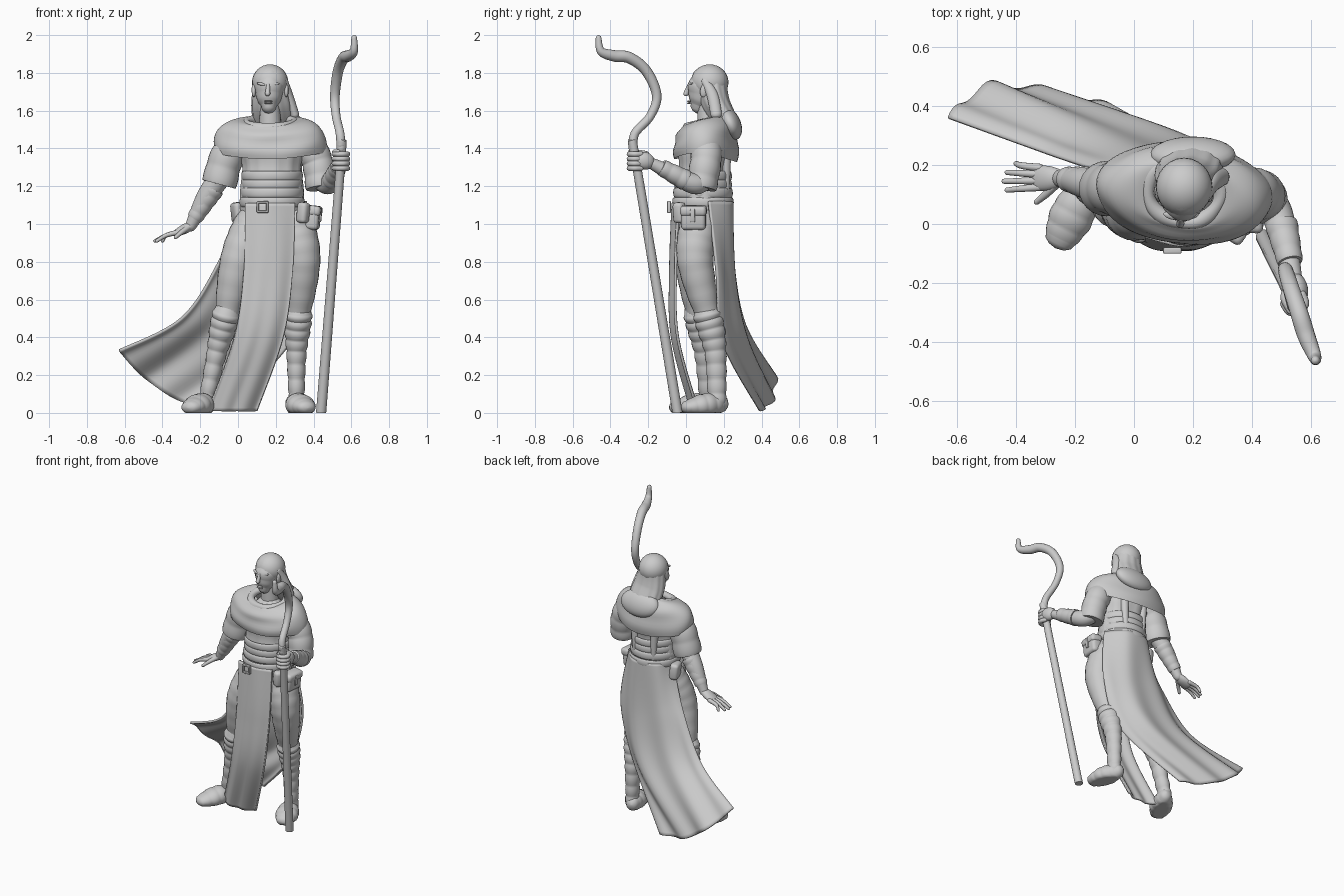
import bpy, bmesh, math
from mathutils import Vector, Euler

if "Cube" in bpy.data.objects:
    bpy.data.objects.remove(bpy.data.objects["Cube"], do_unlink=True)

stone = bpy.data.materials.new("stone grey")
stone.use_nodes = True
stone.diffuse_color = (.6, .6, .6, 1)
stone.node_tree.nodes["Principled BSDF"].inputs["Base Color"].default_value = stone.diffuse_color
X, Y, Z = Vector((1, 0, 0)), Vector((0, 1, 0)), Vector((0, 0, 1))


def finish(name, bm):
    """Turn a bmesh into a smooth object that rests on the ground."""
    for vert in bm.verts:
        vert.co.z = max(vert.co.z, 0)
    bmesh.ops.recalc_face_normals(bm, faces=bm.faces)
    for face in bm.faces:
        face.smooth = True
    mesh = bpy.data.meshes.new(name)
    bm.to_mesh(mesh)
    bm.free()
    mesh.set_sharp_from_angle(angle=math.radians(50))
    mesh.materials.append(stone)
    ob = bpy.data.objects.new(name, mesh)
    bpy.context.collection.objects.link(ob)
    return ob


def spline(points, count):
    """Smooth samples through points of any dimension."""
    samples, last = [], len(points) - 1
    for i in range(count + 1):
        place = i / count * last
        k = min(int(place), last - 1)
        t = place - k
        before, start, end, after = (Vector(points[min(max(k + step, 0), last)]) for step in (-1, 0, 1, 2))
        leave, arrive = (end - before) / 2, (after - start) / 2
        gap = end - start
        samples.append(start + t * (leave + t * (3 * gap - 2 * leave - arrive + t * (leave + arrive - 2 * gap))))
    return samples


def grid(bm, rows, closed):
    verts = [[bm.verts.new(point) for point in row] for row in rows]
    width = len(verts[0])
    for lower, upper in zip(verts, verts[1:]):
        for j in range(width if closed else width - 1):
            k = (j + 1) % width
            bm.faces.new((lower[j], lower[k], upper[k], upper[j]))
    return verts


def tube(name, points, radii, wide=(1, 1), ref=Y, sides=24, count=32, ribs=0, amp=.05, grooves=0, rounded=True):
    """Sweep an ellipse along points; radii are spread evenly, wide stretches it sideways."""
    path = spline(points, count)
    sizes = spline([(r, 0) for r in radii], count)
    rows = []
    for i, center in enumerate(path):
        along = (path[min(i + 1, count)] - path[max(i - 1, 0)]).normalized()
        side = ref.cross(along).normalized()
        up = along.cross(side)
        t = i / count
        size = sizes[i].x * (1 + amp * abs(math.sin(math.pi * ribs * t)))
        stretch = wide[0] + (wide[1] - wide[0]) * t

        def ring(tilt):
            row = []
            for j in range(sides):
                a = math.tau * j / sides
                r = size * math.cos(tilt) * (1 + .02 * math.sin(grooves * a))
                row.append(center + along * size * min(stretch, 1) * math.sin(tilt)
                           + side * stretch * r * math.cos(a) + up * r * math.sin(a))
            return row

        if rounded and i == 0:
            rows += [ring(tilt) for tilt in (-1.5, -1, -.5)]
        rows.append(ring(0))
        if rounded and i == count:
            rows += [ring(tilt) for tilt in (.5, 1, 1.5)]
    bm = bmesh.new()
    verts = grid(bm, rows, True)
    bm.faces.new(verts[0])
    bm.faces.new(verts[-1])
    finish(name, bm)


def sheet(name, columns, folds, amp):
    """Hanging cloth lofted across several edge curves, with folds growing to the hem."""
    steps = 36
    rows = [spline(row, steps) for row in zip(*[spline(column, steps) for column in columns])]
    for i, row in enumerate(rows):
        for j, point in enumerate(row):
            point.y += amp * i / steps * math.sin(folds * math.pi * j / steps)
    bm = bmesh.new()
    grid(bm, rows, False)
    solid = finish(name, bm).modifiers.new("thickness", "SOLIDIFY")
    solid.thickness, solid.offset = .014, 0


def place(bm, loc, size, rot):
    turn = Euler(rot).to_matrix()
    for vert in bm.verts:
        vert.co = turn @ (vert.co * Vector(size)) + Vector(loc)


def blob(name, loc, size, rot=(0, 0, 0)):
    bm = bmesh.new()
    bmesh.ops.create_uvsphere(bm, u_segments=24, v_segments=16, radius=1)
    place(bm, loc, size, rot)
    finish(name, bm)


def block(name, loc, size, rot=(0, 0, 0), bevel=.02):
    bm = bmesh.new()
    bmesh.ops.create_cube(bm, size=1)
    place(bm, loc, size, rot)
    bmesh.ops.bevel(bm, geom=bm.edges[:], offset=bevel, segments=3, profile=.5, affect="EDGES")
    finish(name, bm)


def wrap(name, center, rings, turn=0, ripple=.004):
    """Closed cloth ring of ellipses (rx, ry, height, rise towards the back, lift at the sides)."""
    rows, sides = [], 64
    matrix = Euler((0, 0, turn)).to_matrix()
    for k, (rx, ry, height, rise, lift) in enumerate(rings):
        row = []
        for j in range(sides):
            a = math.tau * j / sides
            r = 1 + ripple * math.sin(5 * a + k / 2)
            z = height + rise * math.sin(a) + lift * math.cos(a) ** 2
            row.append(matrix @ Vector((rx * r * math.cos(a), ry * r * math.sin(a), z)) + Vector(center))
        rows.append(row)
    bm = bmesh.new()
    grid(bm, rows + rows[:1], True)
    finish(name, bm)


# Torso, sash and belt
tube("tunic", [(.18, .09, .95), (.18, .09, 1.2), (.18, .1, 1.36), (.17, .11, 1.46)],
     (.13, .14, .13, .14, .09), wide=(1.2, 1.2), sides=48, grooves=12)
for name, height, radius in (("lower_sash", 1.165, .16), ("middle_sash", 1.21, .155),
                             ("upper_sash", 1.255, .155), ("belt", 1.115, .165)):
    arc = [math.pi * k / 6 for k in range(-3, 4)]
    wrap(name, (.18, .09, height), [(radius + .008 * math.cos(a), radius - .01 + .008 * math.cos(a),
                                     .025 * math.sin(a), 0, 0) for a in arc])
for s in (-1, 1):
    block("buckle_side", (.13 + s * .025, -.09, 1.09), (.012, .02, .06), bevel=.004)
    block("buckle_bar", (.13, -.09, 1.09 + s * .025), (.06, .02, .012), bevel=.004)
    tube("back_fold", [(.18 + s * .08, .21, 1.4), (.18 + s * .07, .21, 1.15)], (.03, .02))

# Shoulder cowl with a rolled collar
arc = [math.radians(7 * k) for k in range(16)]
wrap("cowl", (.17, .105, 1.38), [(.12 + .18 * math.sin(a), .1 + .07 * math.sin(a) + .004 * math.sin(9 * a),
                                  .17 * math.cos(a), .03 * math.cos(a), .04 * math.sin(a)) for a in arc],
     turn=-.1, ripple=.012)
arc = [math.tau * k / 12 for k in range(12)]
wrap("collar_roll", (.17, .11, 1.535), [(.125 + .025 * math.cos(a), .105 + .025 * math.cos(a),
                                         .025 * math.sin(a), .025, 0) for a in arc], turn=-.1, ripple=.02)

# Head and face
tube("neck", [(.17, .12, 1.5), (.17, .11, 1.65)], (.06, .05))
tube("face", [(.163, .068, 1.625), (.165, .09, 1.69), (.17, .1, 1.77)], (.045, .068, .08, .086, .07), wide=(.9, .9))
tube("nose", [(.16, .018, 1.74), (.157, 0, 1.69)], (.009, .014), sides=12)
for s in (-1, 1):
    blob("brow", (.16 + s * .034, .028, 1.74), (.028, .012, .008), (0, -s * .2, s * .3))
    blob("ear", (.17 + s * .086, .1, 1.71), (.012, .024, .04), (-.3, 0, 0))
    blob("lip", (.16, .016, 1.645 + s * .005), (.022, .01, .005))

# Long swept-back hair
blob("hair_crown", (.17, .125, 1.75), (.096, .1, .095))
tube("long_hair", [(.17, .13, 1.75), (.18, .16, 1.63), (.2, .24, 1.5)], (.085, .08, .075, .065, .045),
     wide=(1, 1.9), sides=60, grooves=12)
blob("hair_fall", (.2, .235, 1.53), (.145, .055, .09), (.4, 0, 0))
tube("side_lock", [(.25, .1, 1.76), (.27, .14, 1.68), (.3, .16, 1.58)], (.02, .03, .03), wide=(.7, .8))

# Legs with wrapped shins and soft shoes
for side, thigh, shin, shoe in (
        ("left", [(.3, .07, 1), (.34, .05, .8), (.315, .12, .5)],
         [(.32, .11, .53), (.31, .155, .33), (.31, .165, .05)], [(.295, .18, .05), (.36, .01, .03)]),
        ("right", [(.08, .08, 1), (0, .04, .8), (-.06, .07, .5)],
         [(-.06, .06, .53), (-.11, .1, .33), (-.17, .12, .05)], [(-.16, .13, .05), (-.25, -.05, .03)])):
    tube(side + "_thigh", thigh, (.1, .1, .085, .06), ribs=7, amp=.03)
    tube(side + "_shin_wrap", shin, (.07, .068, .055, .048, .046), wide=(1, .85), ribs=8, amp=.1, count=72)
    tube(side + "_shoe", shoe, (.05, .06, .036), wide=(.9, 1.5), ref=Z, ribs=4)

# Front panel and windswept rear skirt
spine = [(.17, -.07, 1.11), (.16, -.085, .75), (.11, -.075, .4), (-.03, .03, .01)]
sheet("front_panel", [[(x + s * .13, y + abs(s) * .03, z) for x, y, z in spine] for s in (-1, 0, 1)], 5, .008)
sheet("rear_skirt", [
    [(.04, .1, 1.12), (-.1, .17, .8), (-.3, .24, .5), (-.63, .36, .33)],
    [(.08, .22, 1.12), (.02, .24, .8), (-.13, .3, .47), (-.5, .465, .19)],
    [(.25, .235, 1.12), (.25, .25, .7), (.12, .31, .38), (-.3, .45, .06)],
    [(.36, .12, 1.12), (.4, .16, .75), (.28, .19, .38), (-.07, .39, .01)]], 7, .014)

# Right arm, reaching out and down
tube("right_sleeve", [(.02, .11, 1.45), (-.06, .12, 1.35), (-.1, .12, 1.21)], (.085, .09), ribs=3, rounded=False)
tube("right_forearm", [(-.08, .12, 1.27), (-.17, .14, 1.14), (-.25, .155, .99)], (.06, .052, .03))
tube("right_bracer", [(-.13, .135, 1.19), (-.23, .153, 1.03)], (.058, .04), ribs=4, rounded=False)
tube("right_palm", [(-.25, .155, .99), (-.33, .155, .95)], (.03, .042, .042), wide=(.8, .4))
for k in range(4):
    tube("right_finger", [(-.32, .125 + .022 * k, .955), (-.38, .12 + .026 * k, .94),
                          (.01 * (k - 1) ** 2 - .44, .115 + .03 * k, .91)], (.014, .009), sides=10)
tube("right_thumb", [(-.265, .135, .98), (-.3, .1, .955), (-.33, .075, .93)], (.016, .01), sides=10)

# Left arm, gripping the staff
tube("left_sleeve", [(.36, .11, 1.45), (.42, .105, 1.33), (.44, .08, 1.19)], (.08, .08), ribs=4, rounded=False)
tube("left_forearm", [(.455, .08, 1.22), (.49, .02, 1.22), (.54, -.18, 1.32)], (.055, .053, .03), ref=X)
tube("left_bracer", [(.5, 0, 1.23), (.53, -.13, 1.3)], (.054, .042), ref=X, ribs=3, rounded=False)
blob("left_palm", (.556, -.22, 1.335), (.034, .055, .046), (-.3, 0, .2))
for k in range(4):
    curl = [math.radians(45 - 54 * j) for j in range(5)]
    tube("left_finger", [(.544 + .036 * math.cos(a), -.265 + .036 * math.sin(a), 1.295 + .025 * k) for a in curl],
         (.015, .013), ref=Z, sides=10)
tube("left_thumb", [(.53, -.21, 1.37), (.51, -.25, 1.38), (.53, -.295, 1.385)], (.016, .011), ref=Z, sides=10)

# Crooked staff
tube("staff_shaft", [(.44, -.045, 0), (.542, -.26, 1.3), (.546, -.282, 1.42)], (.027, .024, .024),
     sides=16, rounded=False)
tube("staff_crook", [(.546, -.28, 1.4), (.54, -.27, 1.48), (.52, -.19, 1.57), (.513, -.155, 1.68), (.53, -.21, 1.81),
                     (.56, -.3, 1.88), (.585, -.38, 1.89), (.613, -.45, 1.915), (.615, -.463, 1.985)],
     (.024, .023, .028, .03, .015), ref=X, sides=16, count=60)

# Belt pouches
lean = (0, .1, -.1)
block("left_pouch", (.395, .04, 1.03), (.075, .13, .12), lean)
block("left_pouch_flap", (.4, .04, 1.07), (.085, .14, .055), lean)
block("left_pouch_strap", (.437, .035, 1.045), (.012, .025, .07), lean, .005)
block("small_pouch", (.345, -.035, 1.06), (.06, .06, .11), (0, .1, -.6))
block("right_pouch", (0, .12, 1.06), (.06, .1, .11), (0, -.1, .3))
